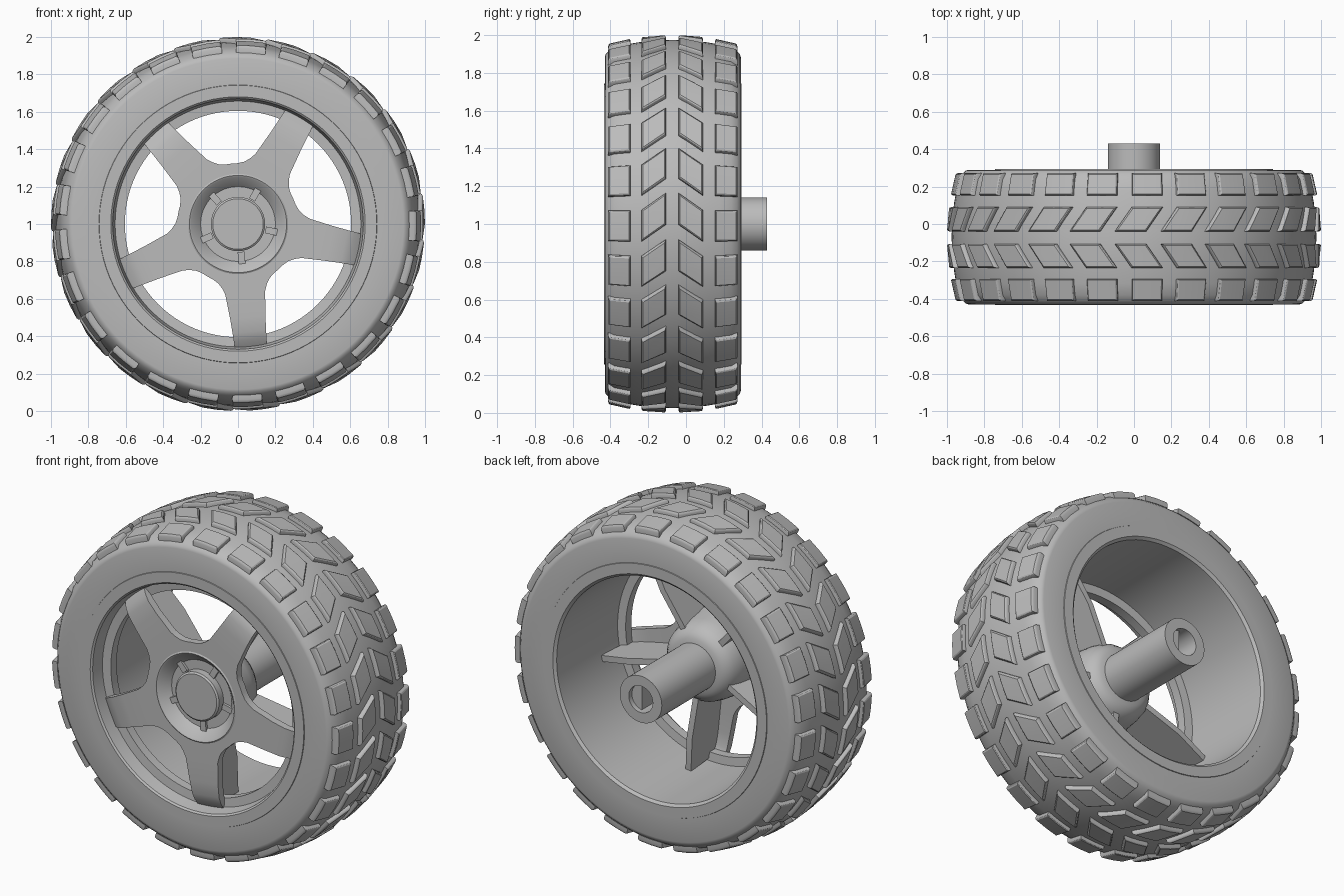
import bpy, bmesh
from math import sin, cos, radians, pi

cube = bpy.data.objects.get("Cube")
if cube:
    bpy.data.objects.remove(cube, do_unlink=True)

grey = bpy.data.materials.new("plain grey")
grey.use_nodes = True
grey.diffuse_color = (0.5, 0.5, 0.5, 1)
grey.node_tree.nodes["Principled BSDF"].inputs["Base Color"].default_value = (0.5, 0.5, 0.5, 1)

MID = -0.07      # middle of the tire along the axle


def polar(r, y, a):
    """Point at radius r and angle a around the axle."""
    return (r * cos(a), y, 1 + r * sin(a))


def finish(bm, name, angle=35):
    bmesh.ops.remove_doubles(bm, verts=bm.verts, dist=0.0002)
    bmesh.ops.recalc_face_normals(bm, faces=bm.faces)
    mesh = bpy.data.meshes.new(name)
    bm.to_mesh(mesh)
    bm.free()
    mesh.materials.append(grey)
    ob = bpy.data.objects.new(name, mesh)
    bpy.context.collection.objects.link(ob)
    bpy.ops.object.select_all(action='DESELECT')
    ob.select_set(True)
    bpy.context.view_layer.objects.active = ob
    bpy.ops.object.shade_smooth_by_angle(angle=radians(angle))
    return ob


def revolve(name, profile, closed, steps=96):
    """Turn a (y, r) profile around the axle."""
    bm = bmesh.new()
    rings = [[bm.verts.new(polar(r, y, 2 * pi * i / steps)) for y, r in profile]
             for i in range(steps)]
    n = len(profile)
    for i in range(steps):
        a, b = rings[i], rings[(i + 1) % steps]
        for j in range(n if closed else n - 1):
            k = (j + 1) % n
            bm.faces.new((a[j], a[k], b[k], b[j]))
    bmesh.ops.dissolve_degenerate(bm, dist=0.0001, edges=bm.edges)
    return finish(bm, name)


def tread_radius(y):
    return 0.975 - 0.4 * (y - MID) ** 2


# Tire: crowned tread, rounded shoulders, flat side walls
half = [(-0.36, 0.74), (-0.36, 0.885), (-0.355, 0.9), (-0.34, 0.915)]
crown = [MID + 0.31 * i / 5 for i in range(-5, 6)]
tire = [(MID + d, r) for d, r in half]
tire += [(y, tread_radius(y)) for y in crown]
tire += [(MID - d, r) for d, r in reversed(half)]
revolve("tire", tire, True)

# Tread blocks: straight shoulder rows and two slanted middle rows
bm = bmesh.new()
COUNT = 25
ROWS = [(-0.412, -0.293, 0, 0), (-0.236, -0.106, 0, 5.3),
        (-0.04, 0.09, 5.3, 0), (0.153, 0.272, 0, 0)]
LAYERS = [(1.0, -0.012), (1.0, 0.013), (0.95, 0.021), (0.87, 0.025)]
for y0, y1, lean0, lean1 in ROWS:
    for i in range(COUNT):
        centre = 360 / COUNT * i - 0.6
        loops = []
        for scale, height in LAYERS:
            loop = []
            for u, v in [(-1, -1), (0, -1), (1, -1), (1, 1), (0, 1), (-1, 1)]:
                t = 0.5 + 0.5 * v * scale
                y = y0 + (y1 - y0) * t
                a = centre + lean0 + (lean1 - lean0) * t + 4.9 * u * scale
                loop.append(bm.verts.new(polar(tread_radius(y) + height, y, radians(a))))
            loops.append(loop)
        for low, high in zip(loops, loops[1:]):
            for j in range(6):
                k = (j + 1) % 6
                bm.faces.new((low[j], low[k], high[k], high[j]))
        for cap in (loops[0], loops[-1]):
            bm.faces.new((cap[0], cap[1], cap[4], cap[5]))
            bm.faces.new((cap[1], cap[2], cap[3], cap[4]))
finish(bm, "tread_blocks", 30)

# Rim: flanges, open barrel and the inner ring that carries the spokes
revolve("rim", [(-0.42, 0.748), (-0.434, 0.742), (-0.434, 0.68), (-0.425, 0.67),
                (-0.35, 0.657), (-0.345, 0.605), (-0.29, 0.605), (-0.285, 0.655),
                (0.28, 0.665), (0.294, 0.68), (0.294, 0.742), (0.28, 0.748)], True)

# Hub: dished front with a raised cap, rounded back, hollow axle
revolve("hub_and_axle", [(-0.395, 0), (-0.395, 0.135), (-0.387, 0.145), (-0.345, 0.145),
                         (-0.345, 0.2), (-0.4, 0.25), (-0.405, 0.26), (-0.4, 0.268),
                         (-0.36, 0.268), (-0.28, 0.25), (-0.2, 0.24), (-0.14, 0.225),
                         (-0.1, 0.195), (-0.085, 0.165), (-0.08, 0.14), (0.43, 0.14),
                         (0.43, 0.08), (0.2, 0.08), (0.2, 0)], False, 64)

# Half-round key inside the axle bore
bm = bmesh.new()
face = bm.faces.new([bm.verts.new(polar(0.081, 0.19, radians(a))) for a in range(-80, 81, 20)])
new = bmesh.ops.extrude_face_region(bm, geom=[face], use_keep_orig=True)["geom"]
bmesh.ops.translate(bm, vec=(0, 0.21, 0), verts=[v for v in new if isinstance(v, bmesh.types.BMVert)])
finish(bm, "axle_key")

# Spokes: five flared blades that sweep back at the tips and merge around the hub
SPOKES = [radians(-84 + 72 * i) for i in range(5)]
STATIONS = [(0.658, 0.085, 0.045), (0.62, 0.088, 0.02), (0.58, 0.09, 0.006), (0.5, 0.095, 0),
            (0.37, 0.107, 0), (0.335, 0.12, 0), (0.305, 0.138, 0), (0.28, 0.165, 0),
            (0.263, 0.191, 0)]
FRONT = -0.4
bm = bmesh.new()
for a in SPOKES:
    rows = []
    for u, v, back in STATIONS:
        rows.append([(u, v * t / 2, FRONT + back) for t in range(-2, 3)])
    rows.append([(0.26 * cos(t * pi / 10), 0.26 * sin(t * pi / 10), FRONT) for t in range(-2, 3)])
    grid = [[bm.verts.new((u * cos(a) - v * sin(a), y, 1 + u * sin(a) + v * cos(a)))
             for u, v, y in row] for row in rows]
    for p, q in zip(grid, grid[1:]):
        for j in range(4):
            bm.faces.new((p[j], p[j + 1], q[j + 1], q[j]))
bmesh.ops.remove_doubles(bm, verts=bm.verts, dist=0.001)
new = bmesh.ops.extrude_face_region(bm, geom=bm.faces[:], use_keep_orig=True)["geom"]
bmesh.ops.translate(bm, vec=(0, 0.045, 0), verts=[v for v in new if isinstance(v, bmesh.types.BMVert)])
finish(bm, "spokes")

# Ribs: one upright fin behind each spoke, pointed where it meets the barrel
RIB = [(0.15, -0.36), (0.52, -0.36), (0.64, -0.33), (0.66, -0.12), (0.45, -0.1), (0.15, -0.13)]
bm = bmesh.new()
for a in SPOKES:
    sides = [[bm.verts.new((r * cos(a) - w * sin(a), y, 1 + r * sin(a) + w * cos(a)))
              for r, y in RIB] for w in (-0.018, 0.018)]
    for s in sides:
        bm.faces.new(s)
    for j in range(len(RIB)):
        k = (j + 1) % len(RIB)
        bm.faces.new((sides[0][j], sides[0][k], sides[1][k], sides[1][j]))
finish(bm, "spoke_ribs")
